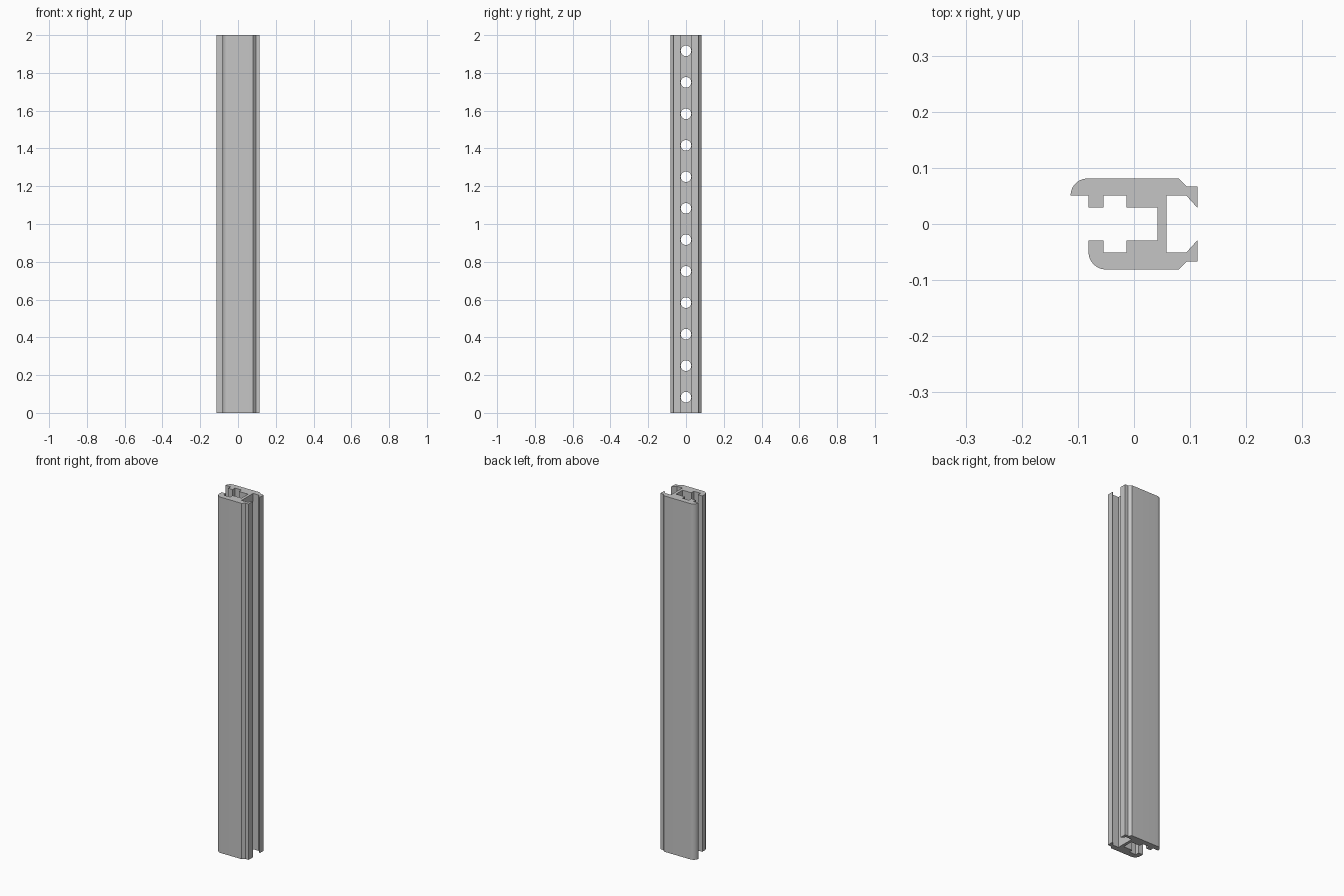
import bpy, bmesh, math
from mathutils import Matrix

LENGTH = 2.0
HOLES = 12
PITCH = LENGTH / HOLES

cube = bpy.data.objects.get("Cube")
if cube:
    bpy.data.objects.remove(cube)

grey = bpy.data.materials.new("aluminium grey")
grey.use_nodes = True
colour = (0.56, 0.56, 0.56, 1)
grey.diffuse_color = colour
grey.node_tree.nodes["Principled BSDF"].inputs["Base Color"].default_value = colour


def new_object(name, bm):
    bmesh.ops.recalc_face_normals(bm, faces=bm.faces)
    mesh = bpy.data.meshes.new(name)
    bm.to_mesh(mesh)
    bm.free()
    mesh.materials.append(grey)
    obj = bpy.data.objects.new(name, mesh)
    bpy.context.collection.objects.link(obj)
    return obj


def corner(cx, cy, radius, steps=10):
    """Quarter round running from the left end up to the flat side."""
    angles = [math.pi - math.pi / 2 * i / steps for i in range(steps + 1)]
    return [(cx + radius * math.cos(a), cy + radius * math.sin(a)) for a in angles]


# Half profile: outer wall with snap hook, then inner channel with lips
hook = [(0.08, 0.081), (0.094, 0.067), (0.113, 0.067), (0.113, 0.029),
        (0.093, 0.051), (0.058, 0.051)]
channel = [(0.042, 0.029), (-0.013, 0.029), (-0.013, 0.051),
           (-0.054, 0.051), (-0.054, 0.029), (-0.081, 0.029)]
back = corner(-0.083, 0.051, 0.030) + hook
front = corner(-0.050, 0.050, 0.031) + hook

# Closed outline: back half, mirrored front half, joined by the web
outline = back
outline += [(x, -y) for x, y in reversed(front)]
outline += [(x, -y) for x, y in reversed(channel)]
outline += channel + [(-0.081, 0.051)]

# Extruded rail
bm = bmesh.new()
base = bm.faces.new([bm.verts.new((x, y, 0)) for x, y in outline])
grown = bmesh.ops.extrude_face_region(bm, geom=[base], use_keep_orig=True)
tops = [v for v in grown["geom"] if isinstance(v, bmesh.types.BMVert)]
bmesh.ops.translate(bm, verts=tops, vec=(0, 0, LENGTH))
rail = new_object("channel_rail", bm)

# Row of round holes through the web
bm = bmesh.new()
for i in range(HOLES):
    place = Matrix.Translation((0.05, 0, PITCH * (i + 0.5)))
    bmesh.ops.create_cone(bm, cap_ends=True, segments=32, radius1=0.028,
                          radius2=0.028, depth=0.03,
                          matrix=place @ Matrix.Rotation(math.pi / 2, 4, "Y"))
cutter = new_object("hole_cutter", bm)
cutter.hide_render = True

cut = rail.modifiers.new("web_holes", "BOOLEAN")
cut.operation = "DIFFERENCE"
cut.solver = "EXACT"
cut.object = cutter

# Apply the cut, then remove the helper
bpy.ops.object.select_all(action="DESELECT")
rail.select_set(True)
bpy.context.view_layer.objects.active = rail
bpy.ops.object.modifier_apply(modifier=cut.name)
bpy.data.objects.remove(cutter)
bpy.ops.object.shade_smooth_by_angle(angle=math.radians(30))
